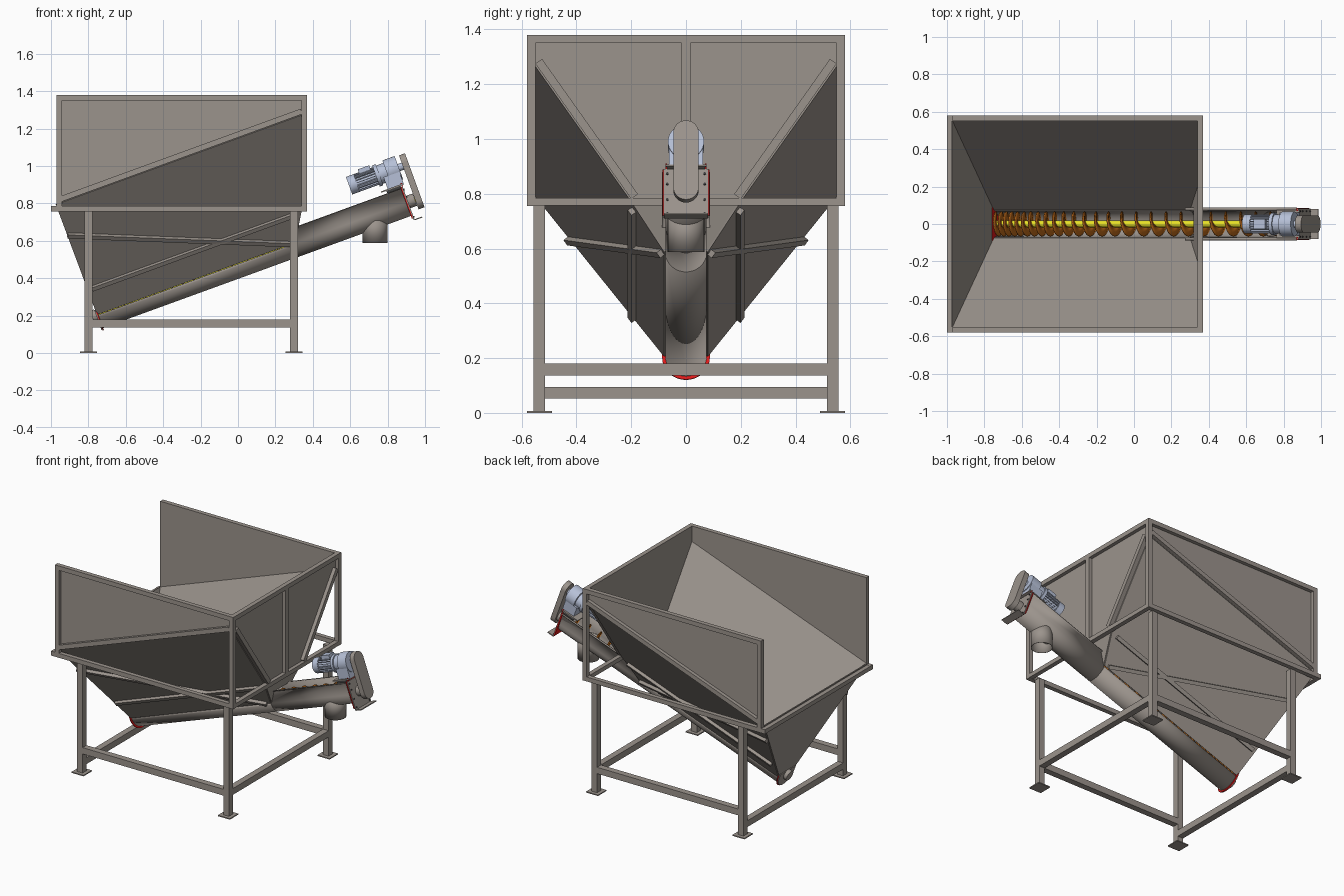
import bpy, bmesh, math
from mathutils import Matrix, Vector

if "Cube" in bpy.data.objects:
    bpy.data.objects.remove(bpy.data.objects["Cube"], do_unlink=True)


def material(name, rgb):
    m = bpy.data.materials.new(name)
    m.use_nodes = True
    m.diffuse_color = (*rgb, 1)
    m.node_tree.nodes["Principled BSDF"].inputs["Base Color"].default_value = (*rgb, 1)
    return m


STEEL = material("warm grey steel", (0.33, 0.295, 0.265))
RED = material("red gasket", (0.75, 0.01, 0.01))
ORANGE = material("orange flight", (0.5, 0.14, 0.01))
YELLOW = material("yellow shaft", (0.8, 0.75, 0.02))
BLUE = material("pale blue motor", (0.47, 0.53, 0.68))
DARK = material("dark bolt", (0.05, 0.05, 0.05))

# Inclined conveyor frame: local x along the screw, y across, z away from it
TILT = math.radians(20)
AUGER = Matrix.Translation((0.3, 0, 0.585)) @ Matrix.Rotation(-TILT, 4, 'Y')
WORLD = Matrix.Identity(4)
rounded = []


def finish(name, bm, mat, matrix=WORLD, smooth=False):
    bmesh.ops.recalc_face_normals(bm, faces=bm.faces)
    me = bpy.data.meshes.new(name)
    bm.to_mesh(me)
    bm.free()
    me.materials.append(mat)
    ob = bpy.data.objects.new(name, me)
    ob.matrix_world = matrix
    bpy.context.collection.objects.link(ob)
    if smooth:
        rounded.append(ob)
    return ob


def box(name, lo, hi, mat=STEEL, matrix=WORLD):
    lo, hi = Vector(lo), Vector(hi)
    bm = bmesh.new()
    bmesh.ops.create_cube(bm, size=1, matrix=Matrix.Translation((lo + hi) / 2) @ Matrix.Diagonal((*(hi - lo), 1)))
    return finish(name, bm, mat, matrix)


def beam(name, a, b, side, w=0.03, d=0.03, mat=STEEL):
    """Bar from a to b; d is its depth along the side direction."""
    a, b = Vector(a), Vector(b)
    x = (b - a).normalized()
    y = Vector(side)
    y = (y - x * y.dot(x)).normalized()
    m = Matrix((x, y, x.cross(y))).transposed().to_4x4()
    m.translation = (a + b) / 2
    return box(name, (-(b - a).length / 2, -d / 2, -w / 2), ((b - a).length / 2, d / 2, w / 2), mat, m)


def plate(name, pts, offset, mat=STEEL, matrix=WORLD, smooth=False):
    bm = bmesh.new()
    f = bm.faces.new([bm.verts.new(p) for p in pts])
    ext = bmesh.ops.extrude_face_region(bm, geom=[f], use_keep_orig=True)
    bmesh.ops.translate(bm, vec=offset, verts=[v for v in ext["geom"] if isinstance(v, bmesh.types.BMVert)])
    return finish(name, bm, mat, matrix, smooth)


def cylinder(name, a, b, r, mat=STEEL, matrix=WORLD, n=32, caps=True):
    a, b = Vector(a), Vector(b)
    m = Matrix.Translation((a + b) / 2) @ (b - a).to_track_quat('Z', 'Y').to_matrix().to_4x4()
    bm = bmesh.new()
    bmesh.ops.create_cone(bm, cap_ends=caps, segments=n, radius1=r, radius2=r, depth=(b - a).length, matrix=m)
    return finish(name, bm, mat, matrix, True)


def slope(x, y):
    """Point on the sloping hopper side at plan position x, y."""
    return Vector((x, y, 0.605 + 1.41 * (abs(y) - 0.075) + 0.364 * (x - 0.34)))


L, R, W, TOP, MID = -0.97, 0.34, 0.55, 1.38, 0.785

# Hopper sides, side walls, stiffeners and framing, mirrored front and back
for s, tag in ((-1, "front"), (1, "back")):
    out = Vector((0, s, 0))
    pts = [slope(L, s * W), slope(R, s * W), slope(R, s * 0.2), slope(0.3, s * 0.075), slope(-0.75, s * 0.075)]
    plate(tag + "_hopper_slope", pts, (0, s * 0.005, -0.003))
    plate(tag + "_wall", [(L, s * W, TOP), (R, s * W, TOP), pts[1], pts[0]], (0, s * 0.006, 0))
    y = s * (W + 0.015)
    beam(tag + "_top_rail", (L, y, TOP - 0.015), (R + 0.03, y, TOP - 0.015), out)
    beam(tag + "_middle_rail", (-1, y, MID - 0.014), (R + 0.03, y, MID - 0.014), out)
    for x in (L + 0.015, R + 0.015):
        beam(tag + "_wall_post", (x, y, MID), (x, y, TOP - 0.03), out)
    up = Vector((0, 0, 0.017))
    a, b = slope(L + 0.02, s * W) + up, slope(R, s * W) + up
    a.y = b.y = y
    beam(tag + "_wall_diagonal", a, b, out)
    # Angled bar on the end wall following the hopper slope
    a, b = slope(R, s * W), slope(R, s * 0.2)
    shift = Vector((0.015, -s * 0.0122, 0.0087))
    beam(tag + "_end_diagonal", a + shift, b + shift, (1, 0, 0))
    # Stiffeners lie just outside the sloping plate
    nrm = Vector((0, s * 0.0122, -0.0087))
    beam(tag + "_level_stiffener", slope(-0.91, s * 0.42) + nrm, slope(0.28, s * 0.08) + nrm, nrm, 0.024, 0.022)
    beam(tag + "_raked_stiffener", slope(-0.78, s * 0.185) + nrm, slope(0.3, s * 0.185) + nrm, nrm, 0.024, 0.022)
    # Legs, feet and lower rail
    for x in (-0.8, 0.3):
        yl = s * 0.535
        box(tag + "_leg", (x - 0.021, yl - 0.021, 0.006), (x + 0.021, yl + 0.021, MID - 0.028))
        box(tag + "_foot", (x - 0.045, yl - 0.045, 0), (x + 0.045, yl + 0.045, 0.007))
    box(tag + "_lower_rail", (-0.78, s * 0.535 - 0.021, 0.137), (0.28, s * 0.535 + 0.021, 0.18))

# Cross rails between the legs
box("right_lower_rail", (0.279, -0.515, 0.137), (0.321, 0.515, 0.18))
box("left_lower_rail", (-0.821, -0.515, 0.052), (-0.779, 0.515, 0.095))

# End frames
box("left_middle_rail", (-1, -0.58, 0.757), (L, 0.58, MID))
box("right_middle_rail", (R, -W, 0.757), (R + 0.03, W, MID))
box("right_top_rail", (R, -W, TOP - 0.03), (R + 0.03, W, TOP))
box("right_centre_post", (R, -0.016, MID), (R + 0.03, 0.016, TOP - 0.03))

# End plates of the hopper
plate("left_end_plate", [slope(L, -W), slope(L, W), slope(-0.75, 0.075), slope(-0.75, -0.075)], (-0.005, 0, -0.002))
plate("right_wall", [(R, -W, TOP), (R, W, TOP), slope(R, W), slope(R, 0.2), slope(R, -0.2), slope(R, -W)], (0.006, 0, 0))
hood = [slope(R, 0.2), slope(0.3, 0.075), (0.318, 0.075, 0.672)]
plate("right_lower_panel", hood + [Vector((p[0], -p[1], p[2])) for p in reversed(hood)], (0.005, 0, 0))

# Trough: half round under the hopper, open U with flanges beyond it
RAD, S0, S1 = 0.073, -1.114, 0.637


def trough(name, s0, s1, head):
    arc = [(RAD * math.cos(t), -RAD * math.sin(t)) for t in [math.pi * i / 20 for i in range(21)]]
    prof = head + arc + [(-y, z) for y, z in reversed(head)]
    bm = bmesh.new()
    rows = [[bm.verts.new((s, y, z)) for y, z in prof] for s in (s0, s1)]
    for i in range(len(prof) - 1):
        bm.faces.new((rows[0][i], rows[0][i + 1], rows[1][i + 1], rows[1][i]))
    ob = finish(name, bm, STEEL, AUGER, True)
    mod = ob.modifiers.new("sheet", 'SOLIDIFY')
    mod.thickness, mod.offset = 0.004, 0


trough("lower_trough", S0, 0.0, [])
trough("upper_trough", 0.0, S1, [(0.087, 0.08), (RAD, 0.08)])
cylinder("outlet_spout", (0.733, 0, 0.588), (0.733, 0, 0.73), 0.067, caps=False).modifiers.new("sheet", 'SOLIDIFY').thickness = 0.004

# Screw shaft and flight with growing pitch
cylinder("screw_shaft", (S0 - 0.03, 0, 0), (S1 + 0.06, 0, 0), 0.018, YELLOW, AUGER, 20)
bm = bmesh.new()
s, ang, prev, STEPS = S0 + 0.01, 0.0, None, 24
while s < S1 - 0.01:
    c, d = math.cos(ang), math.sin(ang)
    cur = [bm.verts.new((s, r * c, r * d)) for r in (0.017, 0.066)]
    if prev:
        bm.faces.new((prev[0], prev[1], cur[1], cur[0]))
    prev = cur
    ang += 2 * math.pi / STEPS
    s += min(0.085, 0.025 + 0.075 * (s - S0)) / STEPS
flight = finish("screw_flight", bm, ORANGE, AUGER, True)
flight.modifiers.new("sheet", 'SOLIDIFY').thickness = 0.005


# Round-bottomed flange outline across the screw
def flange(name, s, r, top, thick, mat):
    pts = [(s, r * math.cos(t), -r * math.sin(t)) for t in [math.pi * i / 16 for i in range(17)]]
    plate(name, [(s, r, top)] + pts + [(s, -r, top)], (thick, 0, 0), mat, AUGER)


flange("low_end_gasket", S0 - 0.006, 0.087, 0.03, 0.006, RED)
flange("low_end_plate", S0 - 0.012, 0.082, 0.03, 0.006, STEEL)
cylinder("low_bearing", (S0 - 0.035, 0, 0), (S0 - 0.012, 0, 0), 0.035, STEEL, AUGER)
box("high_end_gasket", (S1, -0.086, -0.09), (S1 + 0.006, 0.086, 0.088), RED, AUGER)
box("high_end_plate", (S1 + 0.006, -0.082, -0.1), (S1 + 0.012, 0.082, 0.088), STEEL, AUGER)
box("high_end_bracket", (S1 + 0.012, -0.08, -0.104), (S1 + 0.055, 0.08, -0.098), STEEL, AUGER)
cylinder("high_bearing", (S1 + 0.012, 0, 0), (S1 + 0.05, 0, 0), 0.035, STEEL, AUGER)
for y in (-0.068, 0.068):
    for z in (-0.085, -0.03, 0.03, 0.07):
        cylinder("flange_bolt", (S1 + 0.01, y, z), (S1 + 0.017, y, z), 0.005, DARK, AUGER, 6)

# Drive guard: round-ended cover linking motor and screw
pts = []
for i in range(34):
    t = math.pi * (i if i < 17 else i - 1) / 16
    pts.append((0.688, 0.046 * math.cos(t), 0.046 * math.sin(t) + (0.205 if i < 17 else -0.01)))
plate("drive_guard", pts, (0.034, 0, 0), STEEL, AUGER, True)

# Motor mount
box("motor_mount_plate", (0.53, -0.075, 0.096), (0.66, 0.075, 0.103), STEEL, AUGER)
for y in (-0.075, 0.069):
    box("motor_mount_side", (0.56, y, 0.08), (0.64, y + 0.006, 0.097), DARK, AUGER)
    box("motor_mount_gasket", (0.645, y, 0.088), (0.652, y + 0.006, 0.108), RED, AUGER)

# Geared motor with cooling fins
T = 0.19
for name, a, b, r in (("motor_body", 0.41, 0.55, 0.042), ("fan_cover", 0.382, 0.425, 0.05),
                      ("motor_flange", 0.535, 0.555, 0.06), ("gearbox_neck", 0.55, 0.6, 0.052),
                      ("gearbox_drum", 0.595, 0.665, 0.066), ("output_shaft", 0.66, 0.69, 0.02)):
    cylinder(name, (a, 0, T), (b, 0, T), r, BLUE, AUGER)
for i in range(20):
    m = AUGER @ Matrix.Translation((0, 0, T)) @ Matrix.Rotation(2 * math.pi * i / 20, 4, 'X')
    box("cooling_fin", (0.425, -0.002, 0.038), (0.535, 0.002, 0.05), BLUE, m)
box("gearbox_base", (0.57, -0.062, 0.103), (0.66, 0.062, 0.17), BLUE, AUGER)
box("terminal_box", (0.455, -0.028, T + 0.04), (0.52, 0.028, T + 0.066), BLUE, AUGER)

# Smooth the round parts while keeping their edges sharp
bpy.ops.object.select_all(action='DESELECT')
for ob in rounded:
    ob.select_set(True)
bpy.context.view_layer.objects.active = rounded[0]
bpy.ops.object.shade_smooth_by_angle(angle=math.radians(35))
